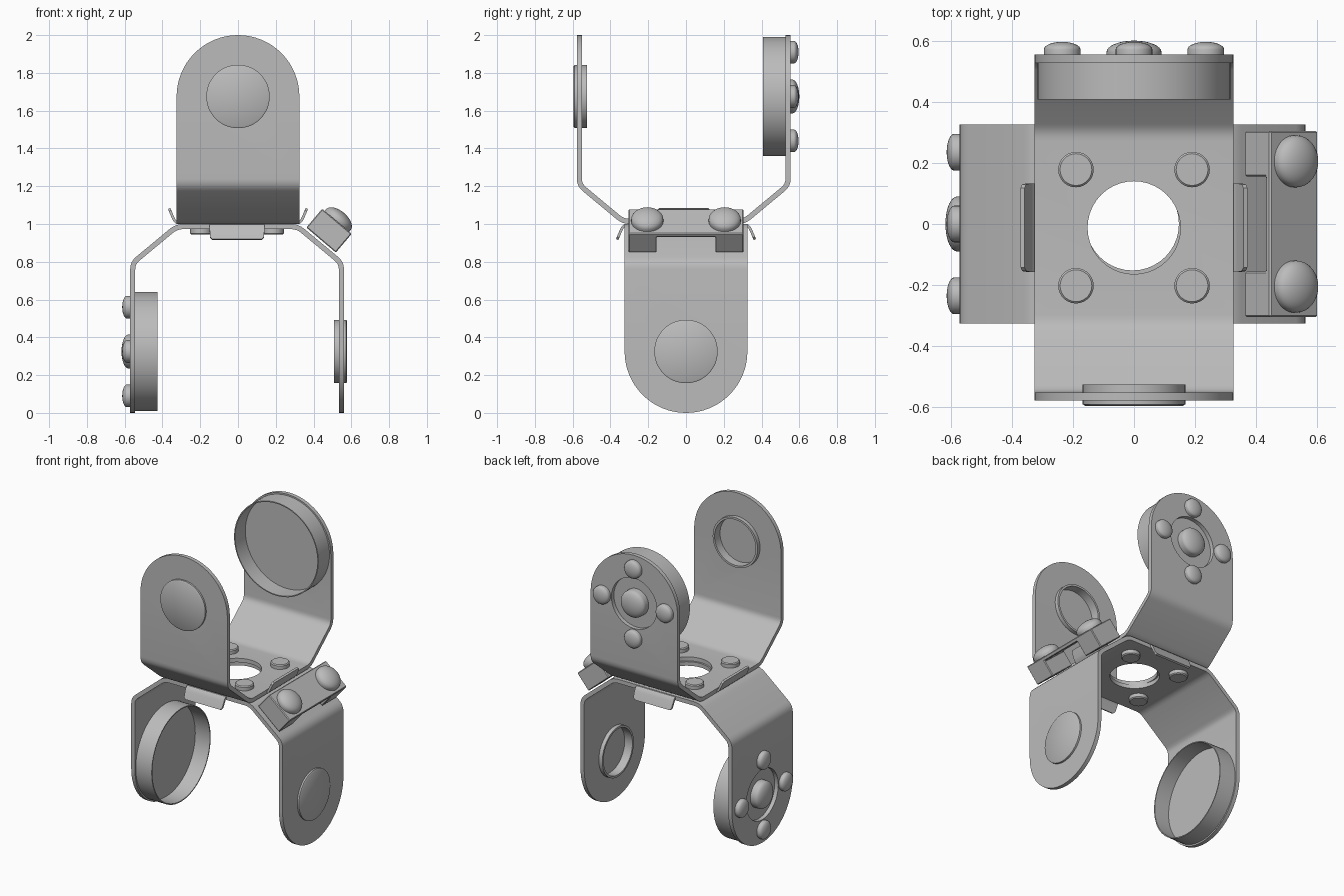
import bpy, bmesh, math
from mathutils import Matrix, Vector

if "Cube" in bpy.data.objects:
    bpy.data.objects.remove(bpy.data.objects["Cube"])

GREY = (0.5, 0.5, 0.5, 1)
metal = bpy.data.materials.new("grey_metal")
metal.use_nodes = True
metal.diffuse_color = GREY
metal.node_tree.nodes["Principled BSDF"].inputs["Base Color"].default_value = GREY

THICK = 0.027      # sheet thickness
HALF = 0.566       # half span of a bracket
WIDTH = 0.325      # half width of a bracket
AXIS = 0.675       # height of the pivot above the base


def make(name, bm, frame):
    bmesh.ops.transform(bm, matrix=frame, verts=bm.verts)
    mesh = bpy.data.meshes.new(name)
    bm.to_mesh(mesh)
    bm.free()
    mesh.materials.append(metal)
    obj = bpy.data.objects.new(name, mesh)
    bpy.context.collection.objects.link(obj)
    return obj


def smooth(obj):
    bpy.ops.object.select_all(action='DESELECT')
    obj.select_set(True)
    bpy.context.view_layer.objects.active = obj
    bpy.ops.object.shade_smooth_by_angle(angle=math.radians(35))


def bake(obj):
    bpy.context.view_layer.update()
    graph = bpy.context.evaluated_depsgraph_get()
    obj.data = bpy.data.meshes.new_from_object(obj.evaluated_get(graph))
    obj.modifiers.clear()


def sheet(name, rows, frame, thick):
    """Bent strip through rows of (y, z, half width), thickened inwards."""
    bm = bmesh.new()
    pairs = [[bm.verts.new((s * w, y, z)) for s in (-1, 1)] for y, z, w in rows]
    for (a, b), (c, d) in zip(pairs, pairs[1:]):
        bm.faces.new((a, b, d, c))
    obj = make(name, bm, frame)
    mod = obj.modifiers.new("thickness", 'SOLIDIFY')
    mod.thickness, mod.offset, mod.use_even_offset = thick, 1, True
    return obj


def lathe(name, profile, frame, steps=40):
    """Turned part from (radius, height) points around local z."""
    bm = bmesh.new()
    verts = [bm.verts.new((r, 0, h)) for r, h in profile]
    edges = [bm.edges.new(p) for p in zip(verts, verts[1:])]
    bmesh.ops.spin(bm, geom=verts + edges, cent=(0, 0, 0), axis=(0, 0, 1),
                   angle=math.tau, steps=steps)
    bmesh.ops.remove_doubles(bm, verts=bm.verts, dist=1e-5)
    bmesh.ops.recalc_face_normals(bm, faces=bm.faces)
    obj = make(name, bm, frame)
    smooth(obj)
    return obj


def dome(r, side, top):
    """Button head profile: short wall, then a rounded cap."""
    arc = [(r * math.cos(t), side + (top - side) * math.sin(t))
           for t in (i * math.pi / 16 for i in range(9))]
    return [(0, 0), (r, 0)] + arc[:-1] + [(0, top)]


def pierce(obj, places):
    """Cut round holes at (frame, radius)."""
    for frame, r in places:
        cutter = lathe("hole_cutter", [(0, -.1), (r, -.1), (r, .1), (0, .1)], frame)
        cutter.hide_render = True
        mod = obj.modifiers.new("hole", 'BOOLEAN')
        mod.operation, mod.solver, mod.object = 'DIFFERENCE', 'EXACT', cutter
        bake(obj)
        bpy.data.objects.remove(cutter)


def rounded(a, b, c, size=0.04):
    """Points easing round the corner b."""
    a, b, c = Vector(a), Vector(b), Vector(c)
    p, q = b + (a - b).normalized() * size, b + (c - b).normalized() * size
    return [p * (1 - t) ** 2 + b * 2 * t * (1 - t) + q * t * t
            for t in (i / 4 for i in range(5))]


def bracket(prefix, frame):
    # bent U-shaped sheet with round arm ends
    low, knee, tip = (0.325, 0), (HALF, 0.2), (HALF, AXIS)
    half = [(p.x, p.y, WIDTH) for p in rounded((0, 0), low, knee) + rounded(low, knee, tip)]
    for i in range(17):
        t = i * math.pi / 32
        half.append((HALF, AXIS + WIDTH * math.sin(t), max(WIDTH * math.cos(t), 0.002)))
    rows = [(-y, z, w) for y, z, w in reversed(half)] + half
    body = sheet(prefix + "_bracket", rows, frame, THICK)
    bake(body)
    back = frame @ Matrix.Translation((0, HALF, AXIS)) @ Matrix.Rotation(-math.pi / 2, 4, 'X')
    front = frame @ Matrix.Translation((0, -HALF, AXIS)) @ Matrix.Rotation(math.pi / 2, 4, 'X')
    pierce(body, [(frame, 0.152), (back, 0.17), (front, 0.16)])
    smooth(body)

    # shallow cup on the inside of the back arm
    lathe(prefix + "_horn_cup", [(0, -.027), (.315, -.027), (.315, -.146), (.308, -.146),
                                 (.308, -.036), (0, -.036)], back, 64)
    # hollow bearing boss pressed through the front arm
    lathe(prefix + "_bearing_boss", [(0, .017), (.16, .017), (.168, .012), (.168, -.053),
                                     (.154, -.053), (.154, .005), (0, .005)], front, 48)
    # button heads on the back arm
    lathe(prefix + "_centre_screw", dome(.09, .035, .073),
          back @ Matrix.Translation((0, 0, -.027)))
    for i in range(4):
        t = i * math.pi / 2
        spot = Matrix.Translation((.235 * math.cos(t), .235 * math.sin(t), -.005))
        lathe(prefix + "_arm_screw", dome(.06, .022, .047), back @ spot, 28)
    # low rivets on the base
    for x in (-.19, .19):
        for y in (-.19, .19):
            lathe(prefix + "_base_rivet", [(0, 0), (.058, 0), (.058, .05), (.052, .056), (0, .056)],
                  frame @ Matrix.Translation((x, y, 0)), 28)
    # bent lips on both open edges of the base
    lip = [(.31, 0, .145), (.33, .003, .145), (.342, .015, .145), (.35, .03, .145),
           (.366, .068, .142), (.371, .08, .13)]
    for side in (1, -1):
        tab = sheet(prefix + "_lip", lip, frame @ Matrix.Rotation(side * math.pi / 2, 4, 'Z'), .014)
        bake(tab)
        smooth(tab)


bracket("upper", Matrix.Translation((0, -.012, 1)))
flip = Matrix(((0, -1, 0), (-1, 0, 0), (0, 0, -1))).to_4x4()
bracket("lower", Matrix.Translation((-.005, 0, 1)) @ flip)

# bridge-shaped sensor block on the sloping shoulder
slope = Matrix.Translation((.443, 0, .919)) @ Matrix.Rotation(math.radians(40.3), 4, 'Y')
bm = bmesh.new()
outline = [(.305, -.005), (.305, .125), (-.305, .125), (-.305, -.005),
           (-.155, -.005), (-.155, .1), (.155, .1), (.155, -.005)]
face = bm.faces.new([bm.verts.new((-.1025, y, z)) for y, z in outline])
side = bmesh.ops.extrude_face_region(bm, geom=[face])["geom"]
bmesh.ops.translate(bm, vec=(.205, 0, 0),
                    verts=[v for v in side if isinstance(v, bmesh.types.BMVert)])
bmesh.ops.recalc_face_normals(bm, faces=bm.faces)
block = make("sensor_block", bm, slope)
bevel = block.modifiers.new("soft_edges", 'BEVEL')
bevel.width, bevel.segments = .005, 1

# sensor eyes
for y in (-.205, .205):
    lathe("sensor_eye", dome(.085, .012, .058), slope @ Matrix.Translation((0, y, .125)))
